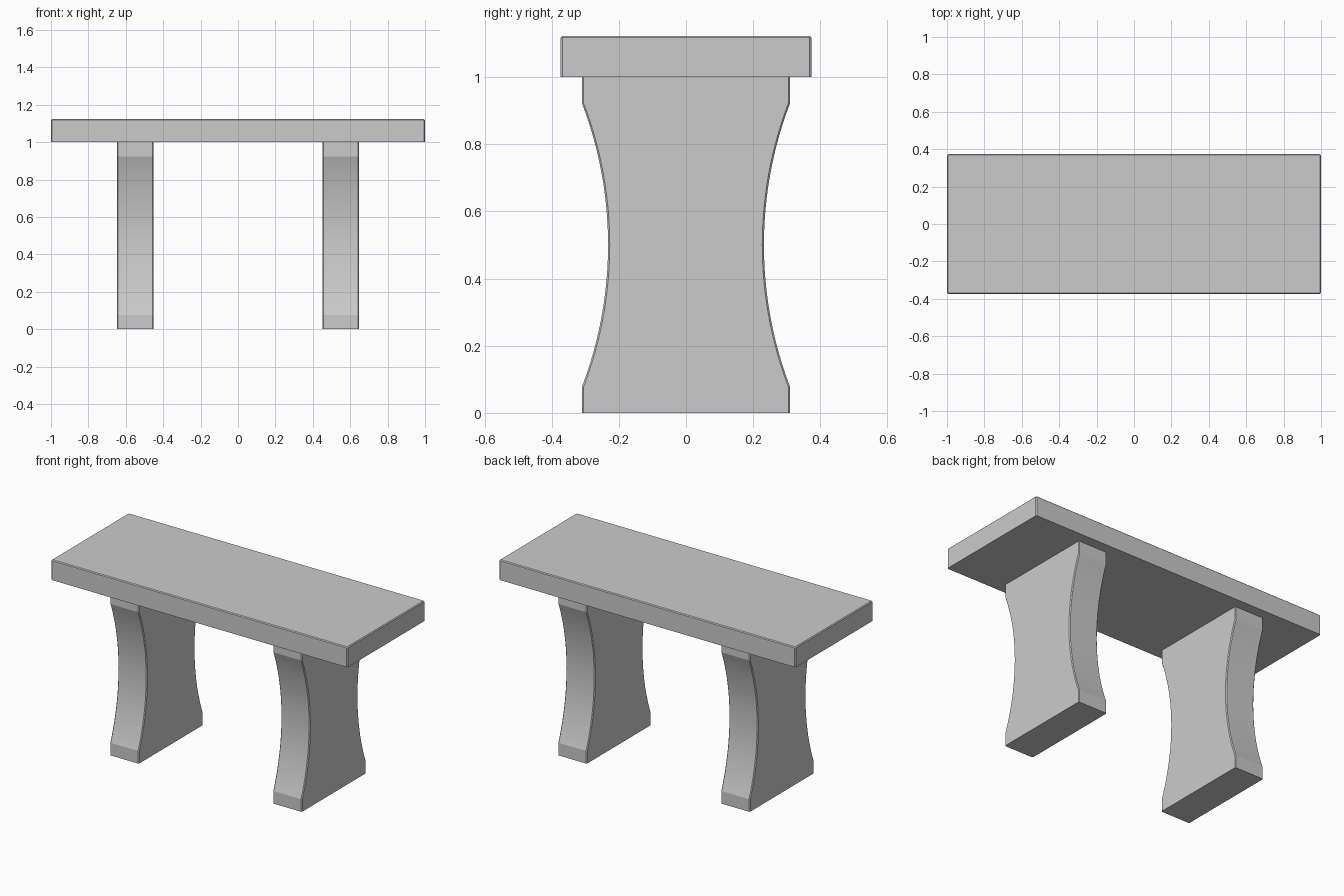
import bpy, bmesh, math

if "Cube" in bpy.data.objects:
    bpy.data.objects.remove(bpy.data.objects["Cube"])

BEVEL = 0.005


def loft(name, rings, x=0.0):
    """Stack chamfered rectangles (z, half_x, half_y, corner) into a closed solid."""
    bm = bmesh.new()
    loops = []
    for z, hx, hy, c in rings:
        pts = [(hx, -hy + c), (hx, hy - c), (hx - c, hy), (-hx + c, hy),
               (-hx, hy - c), (-hx, -hy + c), (-hx + c, -hy), (hx - c, -hy)]
        loops.append([bm.verts.new((px, py, z)) for px, py in pts])
    for a, b in zip(loops, loops[1:]):
        for i in range(8):
            j = (i + 1) % 8
            bm.faces.new((a[i], a[j], b[j], b[i]))
    bm.faces.new(loops[0][::-1])
    bm.faces.new(loops[-1])
    bmesh.ops.recalc_face_normals(bm, faces=bm.faces)
    mesh = bpy.data.meshes.new(name)
    bm.to_mesh(mesh)
    bm.free()
    obj = bpy.data.objects.new(name, mesh)
    obj.location.x = x
    bpy.context.collection.objects.link(obj)
    bpy.ops.object.select_all(action='DESELECT')
    obj.select_set(True)
    bpy.context.view_layer.objects.active = obj
    bpy.ops.object.shade_smooth_by_angle(angle=math.radians(12))
    return obj


# Seat slab with softened top and vertical edges
SEAT_Y, SEAT_Z = 0.373, 1.123
loft("seat", [(1.0, 1.0, SEAT_Y, BEVEL),
              (SEAT_Z - BEVEL, 1.0, SEAT_Y, BEVEL),
              (SEAT_Z, 1.0 - BEVEL, SEAT_Y - BEVEL, BEVEL * 0.5)])

# Leg profile: straight foot, concave circular waist, straight head
LEG_X, LEG_Y, WAIST_Y = 0.0975, 0.31, 0.232
half_chord = 0.423
sag = LEG_Y - WAIST_Y
radius = (half_chord ** 2 + sag ** 2) / (2 * sag)
sweep = math.asin(half_chord / radius)
STEPS = 24
leg_rings = [(0.0, LEG_X, LEG_Y, BEVEL)]
for k in range(STEPS + 1):
    t = sweep * (2 * k / STEPS - 1)
    leg_rings.append((0.5 + radius * math.sin(t), LEG_X,
                      WAIST_Y + radius * (1 - math.cos(t)), BEVEL))
leg_rings.append((1.0, LEG_X, LEG_Y, BEVEL))

# Two matching slab legs
for name, x in (("left_leg", -0.55), ("right_leg", 0.55)):
    loft(name, leg_rings, x)
